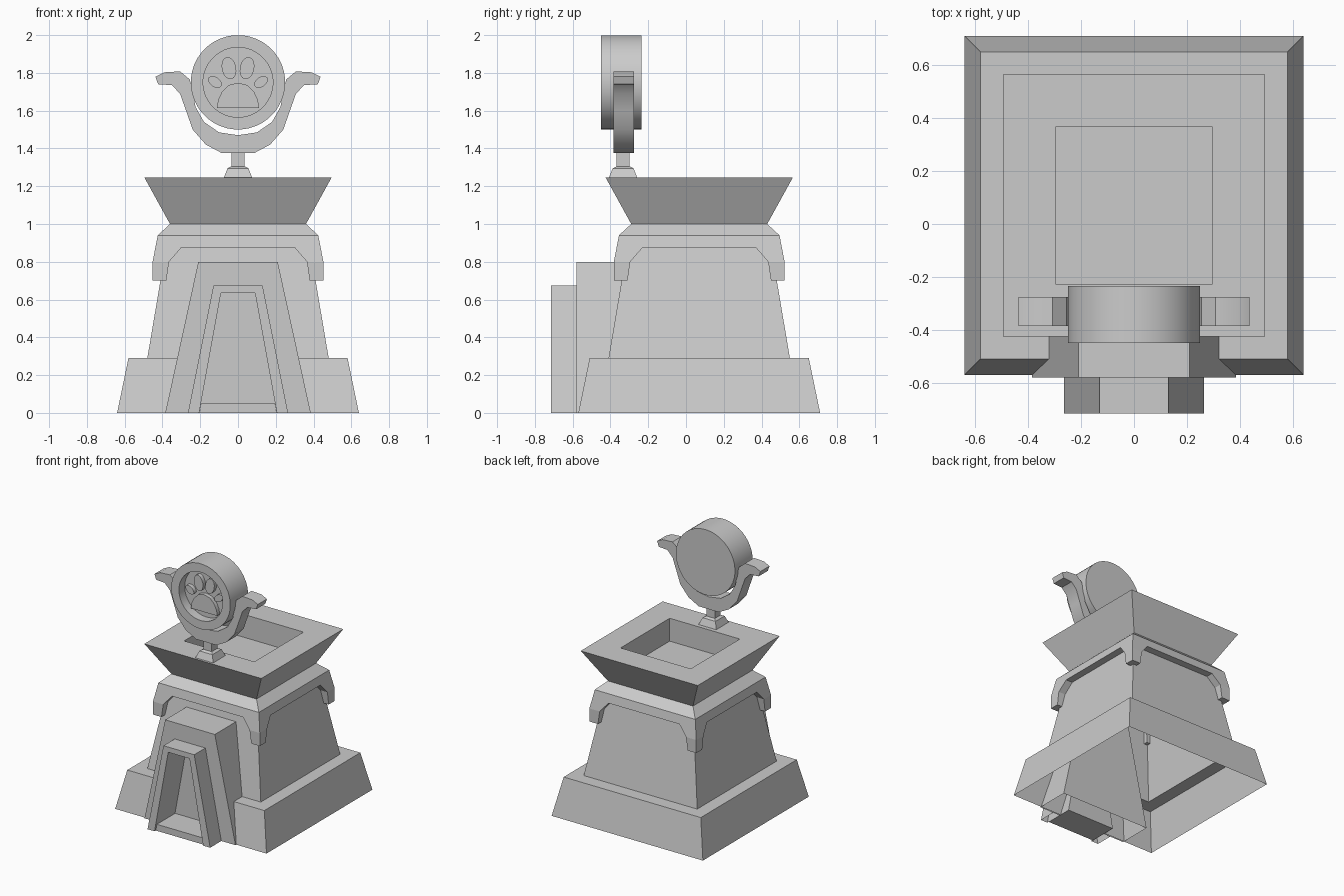
import bpy, bmesh, math
from mathutils import Matrix, Vector

cube = bpy.data.objects.get("Cube")
if cube:
    bpy.data.objects.remove(cube, do_unlink=True)

stone = bpy.data.materials.new("light grey stone")
stone.use_nodes = True
GREY = (0.6, 0.6, 0.6, 1)
stone.diffuse_color = GREY
stone.node_tree.nodes["Principled BSDF"].inputs["Base Color"].default_value = GREY

CY = 0.07  # tower centre in y


def finish(name, bm, smooth=False):
    bmesh.ops.recalc_face_normals(bm, faces=bm.faces)
    mesh = bpy.data.meshes.new(name)
    bm.to_mesh(mesh)
    bm.free()
    mesh.materials.append(stone)
    ob = bpy.data.objects.new(name, mesh)
    bpy.context.collection.objects.link(ob)
    if smooth:
        activate(ob)
        bpy.ops.object.shade_smooth_by_angle(angle=math.radians(30))
    return ob


def activate(ob):
    bpy.ops.object.select_all(action='DESELECT')
    ob.select_set(True)
    bpy.context.view_layer.objects.active = ob


def loft(name, rings, sides=4, matrix=Matrix(), smooth=False):
    """Stack of (half width, height) rings, capped at both ends."""
    bm = bmesh.new()
    grow = math.sqrt(2) if sides == 4 else 1
    loops = []
    for r, z in rings:
        angles = [math.tau * (i + 0.5) / sides for i in range(sides)]
        loops.append([bm.verts.new((r * grow * math.cos(a), r * grow * math.sin(a), z))
                      for a in angles])
    for low, high in zip(loops, loops[1:]):
        for i in range(sides):
            j = (i + 1) % sides
            bm.faces.new((low[i], low[j], high[j], high[i]))
    bm.faces.new(loops[0])
    bm.faces.new(loops[-1])
    bm.transform(matrix)
    return finish(name, bm, smooth)


def prism(name, points, y0, y1, matrix=Matrix(), smooth=False):
    """Outline in x and z, extruded from y0 to y1."""
    bm = bmesh.new()
    face = bm.faces.new([bm.verts.new((x, y0, z)) for x, z in points])
    new = bmesh.ops.extrude_face_region(bm, geom=[face])["geom"]
    moved = [v for v in new if isinstance(v, bmesh.types.BMVert)]
    bmesh.ops.translate(bm, verts=moved, vec=(0, y1 - y0, 0))
    bm.transform(matrix)
    return finish(name, bm, smooth)


def mirrored(half):
    """Close a right-hand outline with its left-hand mirror."""
    return half + [(-x, z) for x, z in reversed(half) if x > 0]


def cut(ob, cutter):
    mod = ob.modifiers.new("cut", 'BOOLEAN')
    mod.operation = 'DIFFERENCE'
    mod.solver = 'EXACT'
    mod.object = cutter
    activate(ob)
    bpy.ops.object.modifier_apply(modifier=mod.name)


def open_bottom(ob):
    bm = bmesh.new()
    bm.from_mesh(ob.data)
    under = [f for f in bm.faces if f.normal.z < -0.9 and f.calc_center_median().z < 0.01]
    bmesh.ops.delete(bm, geom=under, context='FACES')
    bm.to_mesh(ob.data)
    bm.free()


centre = Matrix.Translation((0, CY, 0))

# Hollow tower with plinth, and the stepped doorway in front
tower = loft("tower_body", [(0.64, 0), (0.58, 0.29), (0.48, 0.29), (0.36, 1.0)], matrix=centre)
surround = prism("door_surround", mirrored([(0.385, 0), (0.21, 0.80)]), -0.58, -0.32)
porch = prism("door_porch", mirrored([(0.265, 0), (0.13, 0.675)]), -0.715, -0.58)
recess = prism("recess_cutter", mirrored([(0.224, -0.1), (0.09, 0.635)]), -0.8, -0.48)
for part in (tower, surround, porch):
    cut(part, recess)
    open_bottom(part)
bpy.data.objects.remove(recess, do_unlink=True)
prism("door_sill", mirrored([(0.205, 0), (0.196, 0.05)]), -0.70, -0.48)

# Collar with an arch cut through each pair of sides
collar = loft("collar", [(0.452, 0.70), (0.452, 0.80), (0.425, 0.94), (0.36, 1.0)], matrix=centre)
arch = mirrored([(0.38, 0.6), (0.38, 0.70), (0.365, 0.80), (0.30, 0.875)])
for turn in (0, math.pi / 2):
    cutter = prism("arch_cutter", arch, -1, 1, centre @ Matrix.Rotation(turn, 4, 'Z'))
    cut(collar, cutter)
    bpy.data.objects.remove(cutter, do_unlink=True)

# Flared top with a square pit
loft("flared_top", [(0.36, 1.0), (0.495, 1.245), (0.297, 1.245), (0.297, 1.07)], matrix=centre)

# Stand and winged cradle
loft("emblem_stand", [(0.077, 1.24), (0.055, 1.295), (0.035, 1.305), (0.035, 1.40)],
     matrix=Matrix.Translation((0, -0.333, 0)))
lower = [(0.085, 1.375), (0.17, 1.42), (0.24, 1.50), (0.275, 1.60), (0.307, 1.69),
         (0.35, 1.735), (0.423, 1.74)]
upper = [(0.437, 1.78), (0.39, 1.803), (0.307, 1.808), (0.255, 1.765), (0.238, 1.69),
         (0.225, 1.62), (0.18, 1.54), (0.1, 1.485), (0, 1.47)]
prism("winged_cradle", mirrored(lower + upper), -0.385, -0.275, smooth=True)

# Round emblem with a sunken front
loft("round_emblem", [(0.25, 0), (0.25, 0.215), (0.185, 0.215), (0.185, 0.145)], 40,
     Matrix.Translation((0, -0.235, 1.75)) @ Matrix.Rotation(math.pi / 2, 4, 'X'), smooth=True)

# Raised paw pads
pad = [(0.11, 1.615), (0.106, 1.655), (0.085, 1.70), (0.05, 1.735), (0, 1.748)]
prism("paw_pad", mirrored(pad), -0.41, -0.375, smooth=True)
for side, label in ((1, "left"), (-1, "right")):
    for kind, x, z, rx, rz, tilt in (("inner", 0.048, 1.825, 0.038, 0.06, 0.2),
                                     ("outer", 0.122, 1.752, 0.026, 0.04, 0.95)):
        oval = [(rx * math.cos(math.tau * i / 16), rz * math.sin(math.tau * i / 16))
                for i in range(16)]
        place = Matrix.Translation((side * x, 0, z)) @ Matrix.Rotation(side * tilt, 4, 'Y')
        prism(f"{label}_{kind}_toe", oval, -0.41, -0.375, place, smooth=True)
